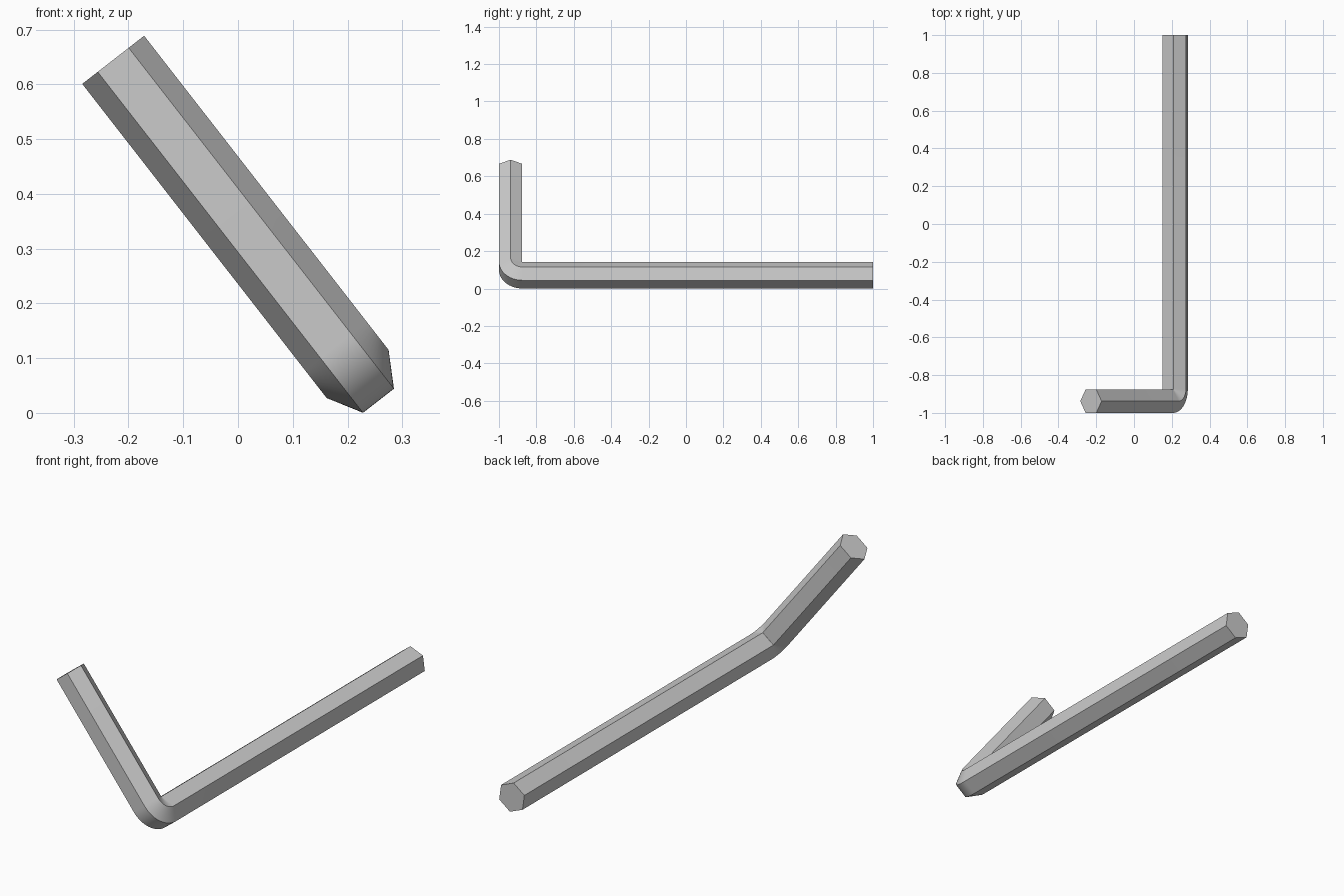
import bpy, bmesh, math
from mathutils import Vector

if "Cube" in bpy.data.objects:
    bpy.data.objects.remove(bpy.data.objects["Cube"])

# Key dimensions
CORNER = 0.0716                           # hexagon corner radius
APOTHEM = CORNER * math.cos(math.pi / 6)  # half the width across flats
BEND = 0.064                              # centreline bend radius
SHORT = 0.727                             # short arm length from the long arm's axis
STEPS = 16

# Frame: short arm leans along u, w is the normal of the bend plane
u = Vector((-0.614, 0, 0.789)).normalized()
w = Vector((u.z, 0, -u.x))
y_axis = Vector((0, 1, 0))
corner_point = Vector((0.2185, -1 + APOTHEM, 0.0711))

# Centreline as (centre, inward normal): short arm, round bend, long arm
stations = [(corner_point + u * SHORT, y_axis)]
bend_centre = corner_point + (u + y_axis) * BEND
for i in range(STEPS + 1):
    a = math.pi / 2 * i / STEPS
    n = y_axis * math.cos(a) + u * math.sin(a)
    stations.append((bend_centre - n * BEND, n))
stations.append((Vector((corner_point.x, 1, corner_point.z)), u))

# Sweep the hexagon along the centreline and cap both ends
bm = bmesh.new()
rings = []
for p, n in stations:
    rings.append([bm.verts.new(p + CORNER * (w * math.cos(k * math.pi / 3)
                                             + n * math.sin(k * math.pi / 3)))
                  for k in range(6)])
for r0, r1 in zip(rings, rings[1:]):
    for k in range(6):
        j = (k + 1) % 6
        bm.faces.new((r0[k], r0[j], r1[j], r1[k]))
bm.faces.new(rings[0])
bm.faces.new(rings[-1])
bmesh.ops.recalc_face_normals(bm, faces=bm.faces)

mesh = bpy.data.meshes.new("hex_key")
bm.to_mesh(mesh)
bm.free()
hex_key = bpy.data.objects.new("hex_key", mesh)
bpy.context.collection.objects.link(hex_key)

# Smooth around the bend, crisp along the hexagon edges
bpy.context.view_layer.objects.active = hex_key
hex_key.select_set(True)
bpy.ops.object.shade_smooth_by_angle(angle=math.radians(30))
